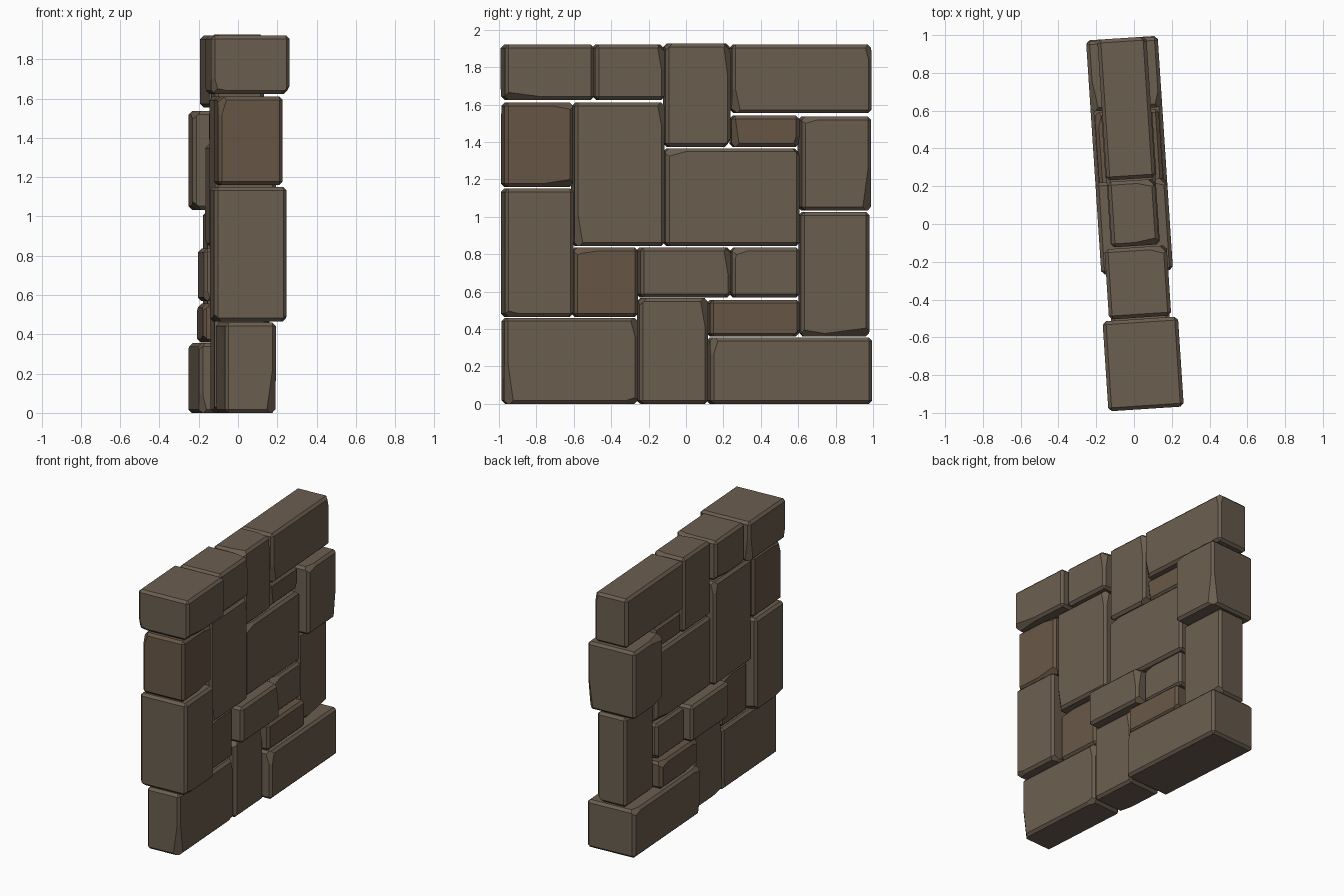
import bpy, bmesh, random
from math import radians
from mathutils import Vector, Matrix

if "Cube" in bpy.data.objects:
    bpy.data.objects.remove(bpy.data.objects["Cube"])

random.seed(7)
TILT = Matrix.Rotation(radians(3.75), 4, 'Z')   # the wall is turned slightly


def material(name, rgb):
    m = bpy.data.materials.new(name)
    m.diffuse_color = (*rgb, 1)
    m.use_nodes = True
    m.node_tree.nodes["Principled BSDF"].inputs["Base Color"].default_value = m.diffuse_color
    return m


STONE = material("stone", (0.145, 0.112, 0.078))
DARK = material("dark_stone", (0.135, 0.094, 0.062))

# Stones: y0, y1, z0, z1, half depth, dark
STONES = [
    (-.985, -.50, 1.62, 1.925, .20, 0), (-.50, -.12, 1.62, 1.925, .165, 0),
    (-.12, .235, 1.37, 1.93, .125, 0), (.235, .99, 1.55, 1.925, .13, 0),
    (-.985, -.61, 1.155, 1.615, .165, 1), (-.61, -.12, .84, 1.615, .155, 0),
    (-.12, .605, .84, 1.37, .13, 0), (.235, .605, 1.37, 1.545, .11, 1),
    (.605, .985, 1.03, 1.54, .19, 0), (-.985, -.61, .46, 1.155, .185, 0),
    (-.61, -.26, .46, .84, .12, 1), (-.26, .235, .565, .84, .19, 0),
    (.235, .605, .565, .84, .135, 0), (.605, .98, .355, 1.03, .115, 0),
    (-.985, -.26, 0, .46, .13, 0), (-.26, .115, 0, .565, .135, 0),
    (.115, .605, .355, .56, .17, 1), (.115, .99, 0, .355, .19, 0),
]


def chip(bm, half):
    """Slice a thin tapering sliver off a random edge near one of its ends."""
    a = random.choice((0, 1, 2, 2, 1))
    s = [random.choice((-1, 1)) for _ in range(3)]
    n = Vector(s)
    n[a] = s[a] * random.uniform(.12, .35)
    p = Vector(s[i] * half[i] for i in range(3))
    for i in range(3):
        if i != a:
            p[i] -= s[i] * random.uniform(.016, .026)
    geom = bm.verts[:] + bm.edges[:] + bm.faces[:]
    bmesh.ops.bisect_plane(bm, geom=geom, plane_co=p, plane_no=n, clear_outer=True)
    bmesh.ops.holes_fill(bm, edges=[e for e in bm.edges if e.is_boundary], sides=0)


def stone(y0, y1, z0, z1, hx, dark, index):
    gap = .004
    half = Vector((hx, (y1 - y0) / 2 - gap, (z1 - z0) / 2 - (gap if z0 else 0)))
    bm = bmesh.new()
    bmesh.ops.create_cube(bm, size=2, matrix=Matrix.Diagonal((*half, 1)))
    bmesh.ops.bevel(bm, geom=bm.edges[:], offset=.018, segments=1,
                    profile=.5, affect='EDGES')
    for _ in range(4):
        chip(bm, half)
    bmesh.ops.recalc_face_normals(bm, faces=bm.faces[:])
    centre = Vector((0, (y0 + y1) / 2, (z0 + z1) / 2))
    bmesh.ops.transform(bm, matrix=TILT @ Matrix.Translation(centre), verts=bm.verts[:])
    name = f"wall_stone_{index:02d}"
    mesh = bpy.data.meshes.new(name)
    bm.to_mesh(mesh)
    bm.free()
    mesh.materials.append(DARK if dark else STONE)
    bpy.context.collection.objects.link(bpy.data.objects.new(name, mesh))


for i, spec in enumerate(STONES, 1):
    stone(*spec, i)
